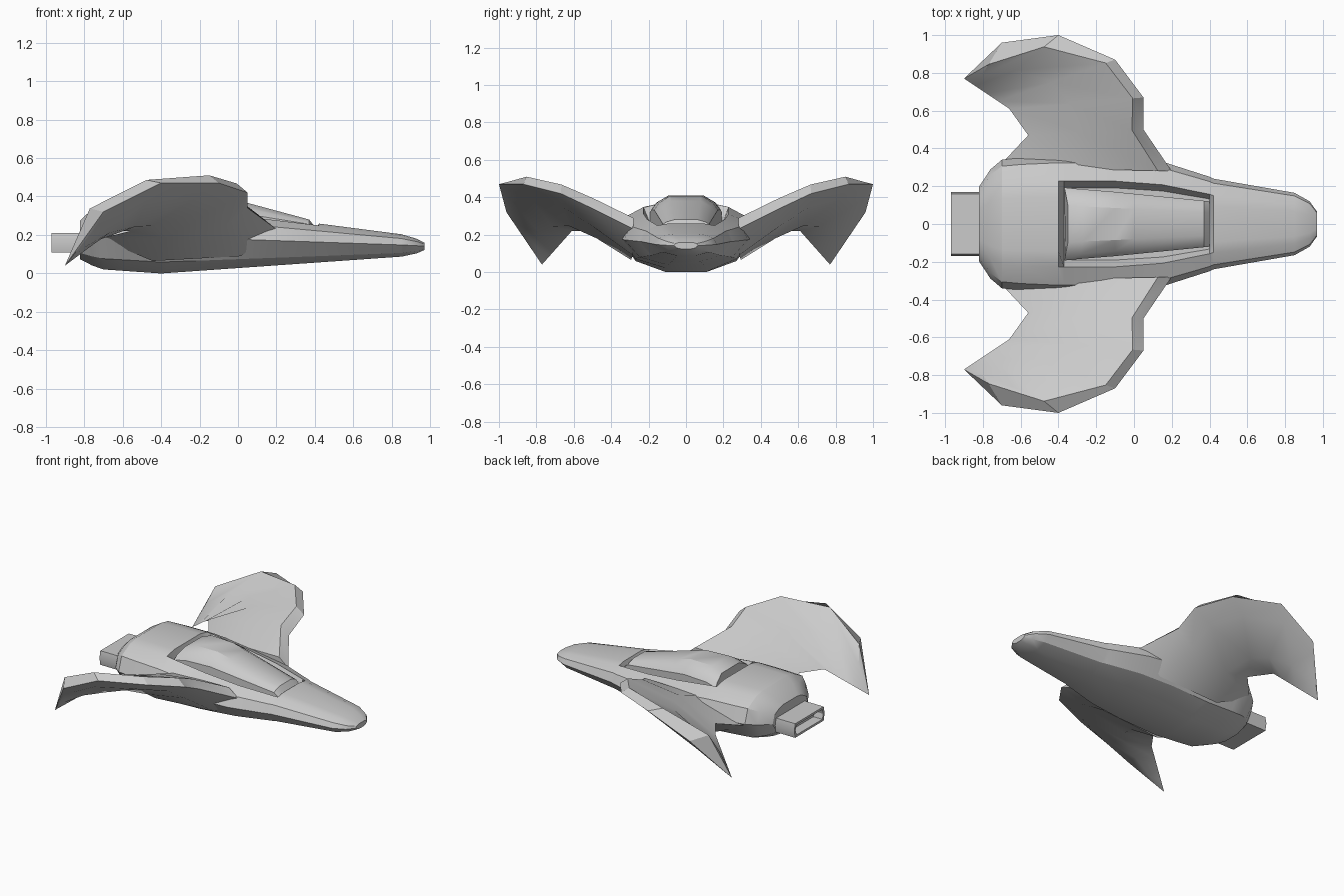
import bpy
import bmesh
import math
from mathutils import Vector

if "Cube" in bpy.data.objects:
    bpy.data.objects.remove(bpy.data.objects["Cube"])

# Single flat colour
grey = bpy.data.materials.new("hull_grey")
colour = (0.6, 0.6, 0.6, 1)
grey.diffuse_color = colour
grey.use_nodes = True
grey.node_tree.nodes["Principled BSDF"].inputs["Base Color"].default_value = colour


def loft(name, rings):
    """Skin a list of equal rings, cap both ends and shade the result."""
    bm = bmesh.new()
    loops = [[bm.verts.new(point) for point in ring] for ring in rings]
    count = len(loops[0])
    for first, second in zip(loops, loops[1:]):
        for i in range(count):
            j = (i + 1) % count
            bm.faces.new((first[i], first[j], second[j], second[i]))
    bm.faces.new(loops[0])
    bm.faces.new(loops[-1])
    bmesh.ops.remove_doubles(bm, verts=bm.verts, dist=0.001)
    bmesh.ops.recalc_face_normals(bm, faces=bm.faces)
    mesh = bpy.data.meshes.new(name)
    bm.to_mesh(mesh)
    bm.free()
    mesh.materials.append(grey)
    obj = bpy.data.objects.new(name, mesh)
    bpy.context.collection.objects.link(obj)
    bpy.ops.object.select_all(action='DESELECT')
    obj.select_set(True)
    bpy.context.view_layer.objects.active = obj
    bpy.ops.object.shade_smooth_by_angle(angle=math.radians(28))


def mirrored_ring(x, half, sweep=0):
    """Close a +y half section with its mirror image; sweep pulls the sides back."""
    full = half + [(-y, z) for y, z in reversed(half)]
    return [(x - sweep * abs(y), y, z) for y, z in full]


# Hull: one section in width and height fractions, fitted between belly and deck lines
section = [(0.3, 0), (0.75, 0.17), (1, 0.55), (0.9, 0.85), (0.63, 1)]
ridge_point = (0.4, 1.05)
channel_point = (0.53, 0.75)
nose_height = 0.14


def hull_ring(x, width, scale, inner_point):
    belly = 0.07 * abs(x + 0.4)
    deck = min(0.35, 0.3 - 0.12 * x)
    half = []
    for across, up in section + [inner_point]:
        z = belly + up * (deck - belly)
        half.append((across * width * scale, nose_height + scale * (z - nose_height)))
    return mirrored_ring(x, half)


tail = [(-0.82, 0.33, 0.6), (-0.76, 0.34, 0.85), (-0.7, 0.34, 1),
        (-0.6, 0.35, 1), (-0.4, 0.36, 1)]
cockpit = [(-0.37, 0.36, 1), (-0.1, 0.36, 1), (0.15, 0.33, 1), (0.4, 0.25, 1)]
nose = [(0.42, 0.24, 1), (0.85, 0.165, 1), (0.93, 0.16, 0.75), (0.97, 0.16, 0.4)]
loft("hull", [hull_ring(*station, inner)
              for stations, inner in ((tail, ridge_point),
                                      (cockpit, channel_point),
                                      (nose, ridge_point))
              for station in stations])


# Canopy: straight sloping roof line, dropped a little at both ends
def canopy_ring(x, drop):
    base = 0.22
    width = 0.16 - 0.1 * x
    roof = min(0.41, 0.38 - 0.27 * x) - drop
    half = [(width, base), (width, base + 0.6 * (roof - base)),
            (0.85 * width, roof - 0.2 * (roof - base)), (width / 2, roof)]
    return mirrored_ring(x, half, sweep=0.2 if x < -0.2 else 0)


loft("canopy", [canopy_ring(x, drop) for x, drop in
                ((0.4, 0.03), (0.37, 0), (0, 0), (-0.1, 0), (-0.25, 0), (-0.33, 0.03))])


# Wings: drooping trailing edge, raised ridge behind the leading edge, thick root
kink = Vector((-0.66, 0.61, 0.22))
tip = Vector((-0.9, 0.77, 0.04))


def wing_ring(lead, trail, ridge):
    lead, trail = Vector(lead), Vector(trail)
    thickness = max(0.02, 0.2 - 0.25 * lead.y)

    def chord_point(fraction, lift):
        return lead.lerp(trail, fraction) + Vector((0, 0, lift))

    return [lead, chord_point(ridge, 0.05 + 0.17 * ridge),
            chord_point((1 + ridge) / 2, 0.08), trail,
            chord_point(0.7, -thickness), chord_point(0.2, -thickness)]


# Leading edge point, trailing edge point, ridge position on the chord
wing_stations = [
    ((0.2, 0.28, 0.23), (-0.72, 0.3, 0.18), 0.08),
    ((0.05, 0.5, 0.34), (-0.56, 0.47, 0.22), 0.1),
    ((0.05, 0.67, 0.42), kink, 0.08),
    ((-0.1, 0.87, 0.47), kink.lerp(tip, 0.25), 0.08),
    ((-0.4, 1, 0.47), kink.lerp(tip, 0.5), 0.2),
    ((-0.7, 0.96, 0.32), kink.lerp(tip, 0.75), 0.5),
]
wing_rings = [wing_ring(*station) for station in wing_stations]
wing_rings.append([tip] * len(wing_rings[0]))
for name, side in (("left_wing", 1), ("right_wing", -1)):
    loft(name, [[(p.x, side * p.y, p.z) for p in ring] for ring in wing_rings])


# Engine: creased block with a recessed exhaust
def engine_ring(x, inset):
    middle, side, rise = 0.16, 0.17 - inset, 0.05 - inset
    return mirrored_ring(x, [(side - 0.01, middle - rise), (side, middle),
                             (side - 0.01, middle + rise)])


loft("engine", [engine_ring(x, inset) for x, inset in
                ((-0.7, 0), (-0.97, 0), (-0.97, 0.015), (-0.9, 0.015))])
